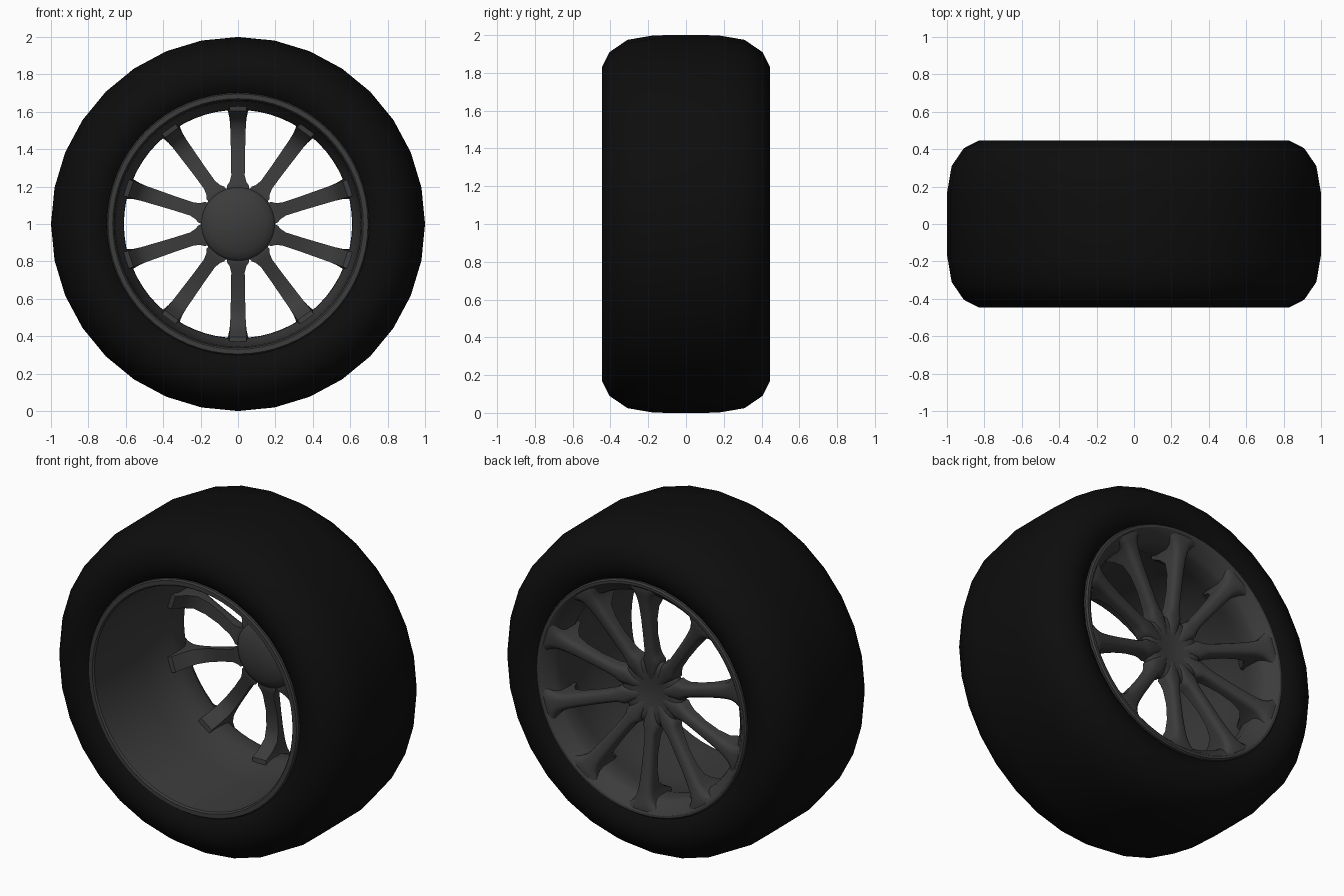
import bpy, bmesh, math
from mathutils import Matrix, Vector

if "Cube" in bpy.data.objects:
    bpy.data.objects.remove(bpy.data.objects["Cube"])


def material(name, v):
    m = bpy.data.materials.new(name)
    m.diffuse_color = (v, v, v, 1)
    m.use_nodes = True
    m.node_tree.nodes["Principled BSDF"].inputs["Base Color"].default_value = m.diffuse_color
    return m


RUBBER = material("black_rubber", 0.004)
METAL = material("dark_metal", 0.045)


def finish(name, bm, mat, angle):
    bmesh.ops.remove_doubles(bm, verts=bm.verts, dist=1e-5)
    bmesh.ops.recalc_face_normals(bm, faces=bm.faces)
    me = bpy.data.meshes.new(name)
    bm.to_mesh(me)
    bm.free()
    ob = bpy.data.objects.new(name, me)
    bpy.context.collection.objects.link(ob)
    me.materials.append(mat)
    bpy.ops.object.select_all(action='DESELECT')
    ob.select_set(True)
    bpy.context.view_layer.objects.active = ob
    bpy.ops.object.shade_smooth_by_angle(angle=math.radians(angle))
    return ob


def lathe(name, profile, sides, mat, angle=40, closed=False):
    """Turn (y, radius) points around the wheel axis."""
    bm = bmesh.new()
    rings = []
    for y, r in profile:
        rings.append([bm.verts.new((r * math.sin(2 * math.pi * i / sides), y,
                                    1 + r * math.cos(2 * math.pi * i / sides)))
                      for i in range(sides)])
    pairs = list(zip(rings, rings[1:]))
    if closed:
        pairs.append((rings[-1], rings[0]))
    for a, b in pairs:
        for i in range(sides):
            j = (i + 1) % sides
            bm.faces.new((a[i], a[j], b[j], b[i]))
    return finish(name, bm, mat, angle)


# Tire: mirrored half profile, 32 sides
half = [(0.395, 0.685), (0.425, 0.72), (0.443, 0.765), (0.446, 0.83), (0.405, 0.91),
        (0.31, 0.975), (0.17, 0.999)]
tire = half + [(0, 1.0)] + [(-y, r) for y, r in reversed(half)]
lathe("tire", tire, 32, RUBBER, 60)

# Rim barrel with a lip on each side
lathe("rim", [
    (-0.38, 0.70), (-0.425, 0.702), (-0.435, 0.695), (-0.435, 0.67), (-0.425, 0.662),
    (-0.30, 0.655), (0.0, 0.645), (0.20, 0.63), (0.25, 0.612), (0.34, 0.61),
    (0.37, 0.62), (0.40, 0.645), (0.425, 0.665), (0.435, 0.68), (0.435, 0.694),
    (0.425, 0.702), (0.38, 0.70)], 64, METAL, 30, closed=True)

# Hub: shallow dish outside, dome inside
lathe("hub", [
    (0.325, 0), (0.326, 0.05), (0.333, 0.09), (0.338, 0.14), (0.335, 0.18), (0.32, 0.197),
    (0.28, 0.2), (0.262, 0.185), (0.243, 0.15), (0.228, 0.10), (0.219, 0.05),
    (0.216, 0)], 48, METAL, 45)

# Spoke stations: radius, outer half width, outer y, inner half width, inner y
stations = [
    (0.07, 0.022, 0.328, 0.02, 0.29), (0.12, 0.036, 0.342, 0.037, 0.29),
    (0.18, 0.052, 0.352, 0.057, 0.275), (0.205, 0.052, 0.356, 0.058, 0.275),
    (0.225, 0.042, 0.359, 0.045, 0.28), (0.26, 0.036, 0.364, 0.036, 0.29),
    (0.36, 0.037, 0.378, 0.037, 0.318), (0.46, 0.039, 0.393, 0.040, 0.328),
    (0.53, 0.042, 0.406, 0.042, 0.315), (0.57, 0.046, 0.414, 0.044, 0.27),
    (0.605, 0.054, 0.421, 0.045, 0.205), (0.635, 0.070, 0.427, 0.046, 0.20),
    (0.66, 0.100, 0.431, 0.046, 0.20), (0.685, 0.140, 0.428, 0.046, 0.20)]

bm = bmesh.new()
for k in range(10):
    turn = Matrix.Translation((0, 0, 1)) @ Matrix.Rotation(k * math.pi / 5, 4, 'Y')
    rings = []
    for r, wf, yf, wb, yb in stations:
        # rounded outer face, flat inner face
        side = [(wb, yb), (wf, yf - 0.035), (wf * 0.93, yf - 0.018),
                (wf * 0.72, yf - 0.006), (wf * 0.4, yf)]
        section = side + [(-x, y) for x, y in reversed(side)]
        rings.append([bm.verts.new(turn @ Vector((
            x, y, math.sqrt(r * r - x * x) if r > 0.6 else r))) for x, y in section])
    n = len(rings[0])
    for a, b in zip(rings, rings[1:]):
        for i in range(n):
            j = (i + 1) % n
            bm.faces.new((a[i], a[j], b[j], b[i]))
    bm.faces.new(rings[0])
    bm.faces.new(rings[-1])
finish("spokes", bm, METAL, 40)
